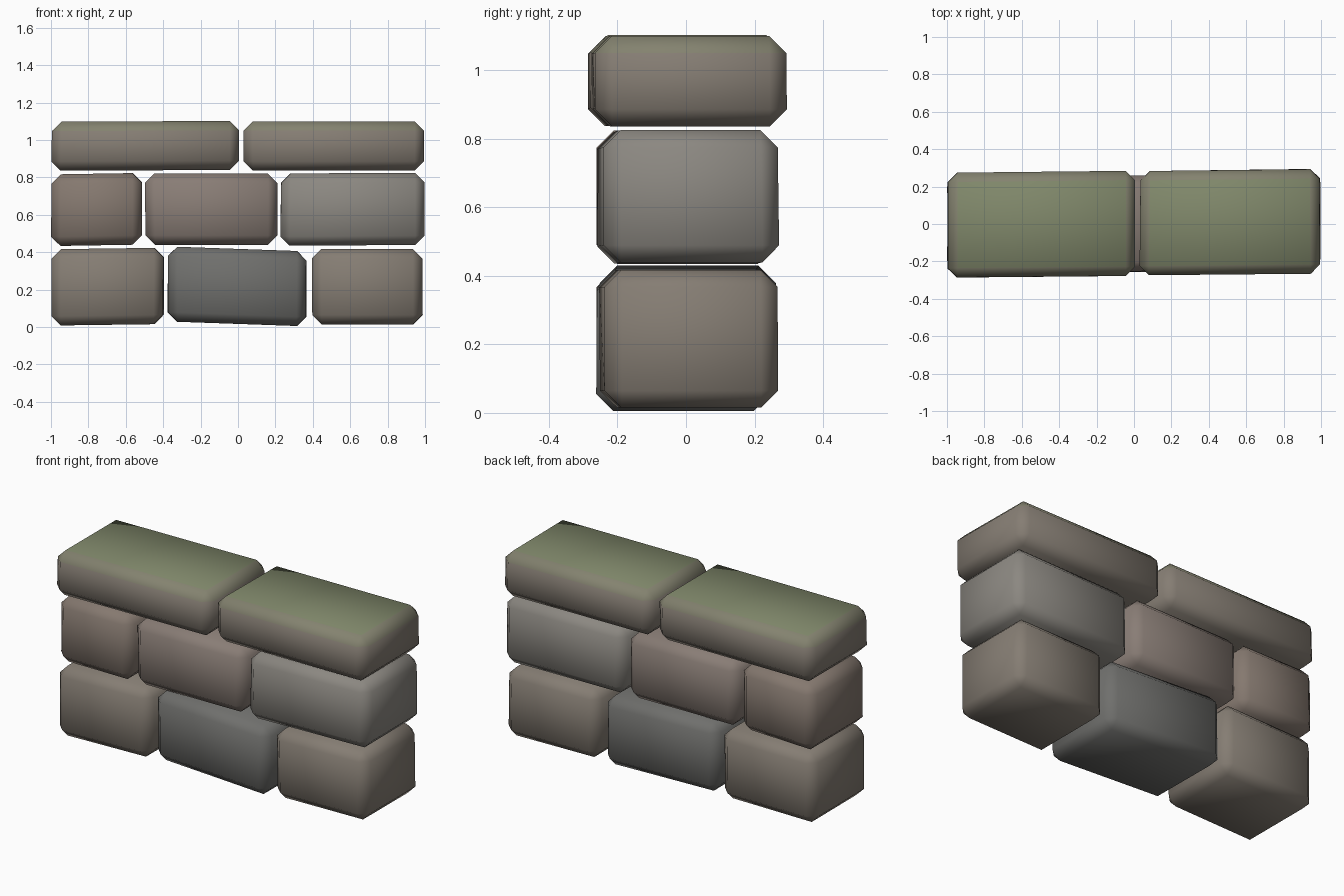
import bpy, bmesh, random
from mathutils import Vector

if "Cube" in bpy.data.objects:
    bpy.data.objects.remove(bpy.data.objects["Cube"])

random.seed(4)


def material(name, rgb):
    m = bpy.data.materials.new(name)
    m.diffuse_color = (*rgb, 1)
    m.use_nodes = True
    m.node_tree.nodes["Principled BSDF"].inputs["Base Color"].default_value = m.diffuse_color
    return m


brown = material("brown_stone", (0.235, 0.205, 0.172))
warm = material("warm_stone", (0.235, 0.19, 0.16))
rosy = material("rosy_stone", (0.25, 0.205, 0.18))
grey = material("grey_stone", (0.26, 0.245, 0.22))
dark = material("dark_stone", (0.16, 0.16, 0.152))
moss = material("moss", (0.215, 0.245, 0.145))
moss_edge = material("moss_edge", (0.23, 0.225, 0.16))


def stone(name, x, y, z, yaw, tilt, mat, mossy=False):
    """Chamfered block; yaw and tilt are the y and z drift from end to end."""
    bm = bmesh.new()
    bmesh.ops.create_cube(bm, size=1)
    for v in bm.verts:
        sx, sy, sz = v.co
        v.co = Vector((x[0] + (sx + 0.5) * (x[1] - x[0]),
                       y[0] + (sy + 0.5) * (y[1] - y[0]) + sx * yaw,
                       z[0] + (sz + 0.5) * (z[1] - z[0]) + sx * tilt))
        # slight hand-cut irregularity, pulled inwards along the length
        v.co.x -= (1 if sx > 0 else -1) * random.uniform(0, 0.008)
        v.co.y += random.uniform(-0.003, 0.003)
    bmesh.ops.bevel(bm, geom=bm.edges[:], offset=0.05, offset_type='OFFSET',
                    segments=1, profile=0.5, affect='EDGES', clamp_overlap=True)
    bm.normal_update()
    for f in bm.faces:
        f.smooth = True
        if mossy:
            f.material_index = 1 if f.normal.z > 0.9 else 2 if f.normal.z > 0.4 else 0
    me = bpy.data.meshes.new(name)
    bm.to_mesh(me)
    bm.free()
    for m in ([mat, moss, moss_edge] if mossy else [mat]):
        me.materials.append(m)
    ob = bpy.data.objects.new(name, me)
    bpy.context.collection.objects.link(ob)


# bottom course
stone("bottom_stone_left", (-1.0, -0.395), (-0.255, 0.255), (0.012, 0.42), 0.01, 0.008, brown)
stone("bottom_stone_middle", (-0.38, 0.37), (-0.255, 0.255), (0.017, 0.418), -0.012, -0.026, dark)
stone("bottom_stone_right", (0.39, 0.99), (-0.245, 0.262), (0.015, 0.417), 0.018, 0, brown)

# middle course
stone("middle_stone_left", (-1.0, -0.51), (-0.255, 0.255), (0.437, 0.82), -0.012, 0.008, warm)
stone("middle_stone_centre", (-0.5, 0.212), (-0.255, 0.255), (0.44, 0.82), 0.008, 0, rosy)
stone("middle_stone_right", (0.225, 1.0), (-0.248, 0.26), (0.437, 0.823), 0.022, 0.004, grey)

# capping course with moss on top
stone("cap_stone_left", (-1.0, 0.007), (-0.28, 0.28), (0.838, 1.1), 0.01, 0.004, brown, True)
stone("cap_stone_right", (0.028, 0.996), (-0.27, 0.288), (0.836, 1.1), 0.01, 0, brown, True)
